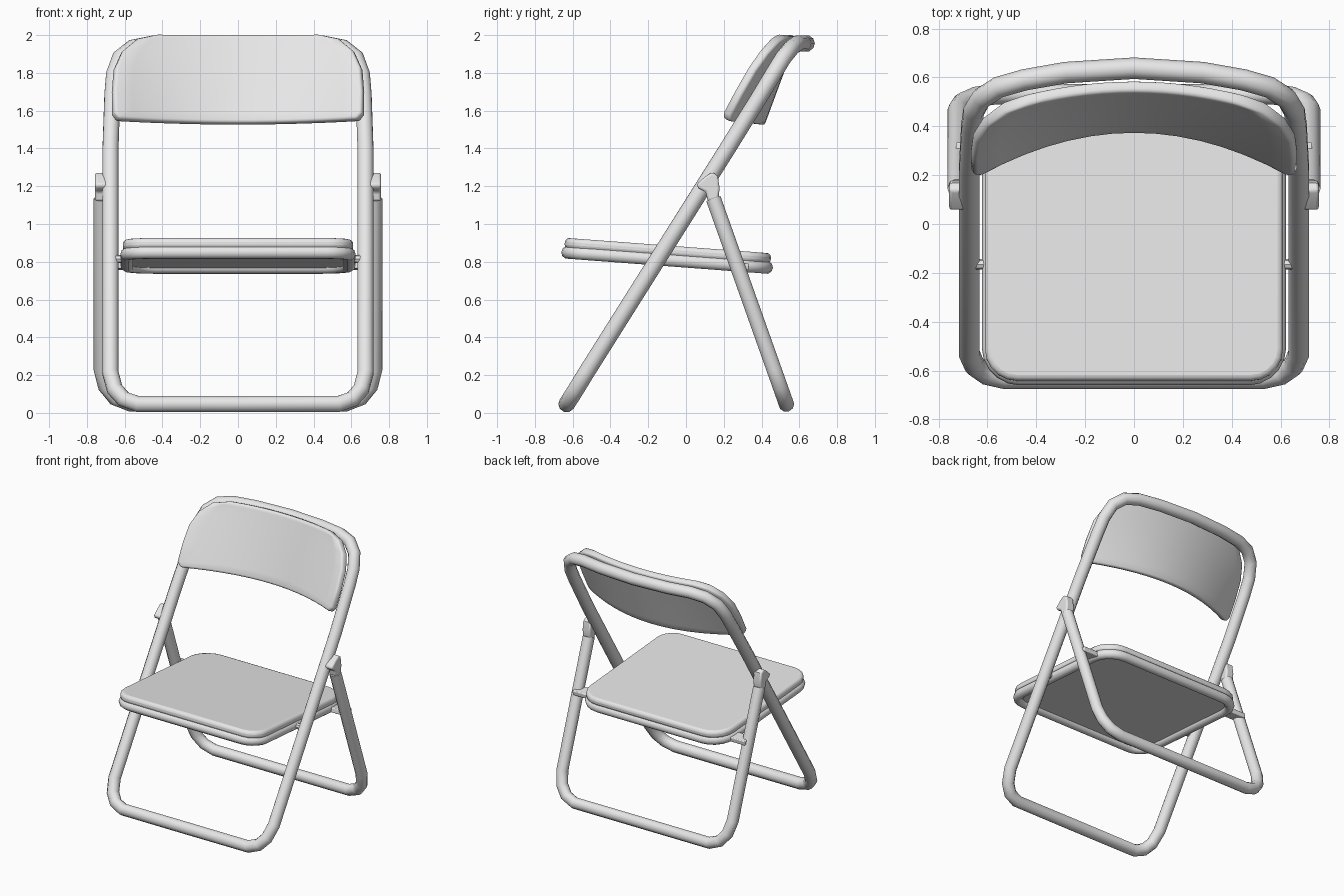
import bpy, bmesh, math
from mathutils import Matrix, Vector

if "Cube" in bpy.data.objects:
    bpy.data.objects.remove(bpy.data.objects["Cube"])

grey = bpy.data.materials.new("light grey")
grey.diffuse_color = (0.8, 0.8, 0.8, 1)
grey.use_nodes = True
grey.node_tree.nodes["Principled BSDF"].inputs["Base Color"].default_value = grey.diffuse_color


def finish(obj, angle=40):
    """Give the part its colour and smooth shading."""
    obj.data.materials.clear()
    obj.data.materials.append(grey)
    bpy.ops.object.select_all(action='DESELECT')
    obj.select_set(True)
    bpy.context.view_layer.objects.active = obj
    bpy.ops.object.shade_smooth_by_angle(angle=math.radians(angle))
    return obj


def mesh_object(name, bm):
    bmesh.ops.recalc_face_normals(bm, faces=bm.faces[:])
    me = bpy.data.meshes.new(name)
    bm.to_mesh(me)
    bm.free()
    obj = bpy.data.objects.new(name, me)
    bpy.context.collection.objects.link(obj)
    return obj


def tube(name, pts, radius, closed):
    """Round tube along a list of points."""
    cu = bpy.data.curves.new(name, 'CURVE')
    cu.dimensions = '3D'
    cu.bevel_depth = radius
    cu.bevel_resolution = 3
    cu.use_fill_caps = True
    sp = cu.splines.new('POLY')
    sp.points.add(len(pts) - 1)
    for p, co in zip(sp.points, pts):
        p.co = (*co, 1)
    sp.use_cyclic_u = closed
    tmp = bpy.data.objects.new(name + "_path", cu)
    bpy.context.collection.objects.link(tmp)
    me = bpy.data.meshes.new_from_object(tmp.evaluated_get(bpy.context.evaluated_depsgraph_get()))
    bpy.data.objects.remove(tmp)
    obj = bpy.data.objects.new(name, me)
    bpy.context.collection.objects.link(obj)
    return finish(obj, 60)


def mirrored(half):
    """Extend a right-hand path with its left-hand copy, skipping centre points."""
    return half + [(-x, y, z) for x, y, z in reversed(half) if x > 0]


def prism(name, pts, depth, bevel):
    """Extrude a closed outline along depth and round its edges."""
    bm = bmesh.new()
    face = bm.faces.new([bm.verts.new(p) for p in pts])
    ext = bmesh.ops.extrude_face_region(bm, geom=[face])
    bmesh.ops.translate(bm, vec=depth, verts=[v for v in ext['geom'] if isinstance(v, bmesh.types.BMVert)])
    obj = mesh_object(name, bm)
    if bevel:
        m = obj.modifiers.new("rounding", 'BEVEL')
        m.width, m.segments, m.limit_method = bevel, 3, 'ANGLE'
        m.angle_limit = math.radians(50)
    return finish(obj)


def seat_outline(hx, hy, r_front, r_back, z):
    """Rounded rectangle, counter-clockwise."""
    pts = []
    for sx, sy, a0, r in ((1, 1, 0, r_back), (-1, 1, 90, r_back), (-1, -1, 180, r_front), (1, -1, 270, r_front)):
        for i in range(6):
            a = math.radians(a0 + i * 18)
            pts.append((sx * (hx - r) + r * math.cos(a), sy * (hy - r) + r * math.sin(a), z))
    return pts


# Front frame: closed loop, leaning back, with a bowed top bar
tube("front_frame", mirrored([
    (0, -0.632, 0.047), (0.53, -0.632, 0.047), (0.605, -0.615, 0.073), (0.652, -0.582, 0.125),
    (0.675, -0.53, 0.21), (0.675, 0.22, 1.40), (0.665, 0.40, 1.69), (0.657, 0.46, 1.79),
    (0.625, 0.515, 1.88), (0.555, 0.56, 1.935), (0.45, 0.59, 1.955), (0.28, 0.62, 1.956),
    (0.0, 0.638, 1.956)]), 0.044, True)


# Rear frame: open U leaning forward
def rear(x, z):
    return (x, 0.53 - 0.355 * (z - 0.05), z)


tube("rear_frame", mirrored([
    rear(0.722, 1.135), rear(0.722, 0.23), rear(0.70, 0.14), rear(0.65, 0.078), rear(0.57, 0.047)]),
    0.042, False)

# Hinges, seat links and pivot pins on both sides
hinge = [(0.115, 1.12), (0.172, 1.135), (0.178, 1.19), (0.168, 1.255), (0.14, 1.275),
         (0.10, 1.25), (0.055, 1.21), (0.065, 1.19), (0.105, 1.17)]
link = [(0.24, 0.765), (0.33, 0.755), (0.335, 0.79), (0.245, 0.80)]
pin = [(-0.165 + 0.022 * math.cos(i * math.pi / 4), 0.815 + 0.022 * math.sin(i * math.pi / 4)) for i in range(8)]
for side, s in (("right", 1), ("left", -1)):
    for part, outline, x0, x1, bev in (("hinge", hinge, 0.69, 0.757, 0.012),
                                       ("seat_link", link, 0.59, 0.73, 0.006),
                                       ("pivot_pin", pin, 0.59, 0.66, 0)):
        prism(f"{side}_{part}", [(s * x0, y, z) for y, z in outline], Vector((s * (x1 - x0), 0, 0)), bev)

# Seat: tubular rim, cushion, recessed underside, tilted down to the rear
tilt = Matrix.Translation((0, -0.1, 0.81)) @ Matrix.Rotation(math.radians(-4.3), 4, 'X')
rim = tube("seat_rim", seat_outline(0.588, 0.527, 0.12, 0.15, 0), 0.035, True)
cushion = prism("seat_cushion", seat_outline(0.61, 0.547, 0.13, 0.165, 0.018), Vector((0, 0, 0.058)), 0.022)
base = prism("seat_base", seat_outline(0.588, 0.527, 0.12, 0.15, -0.005), Vector((0, 0, 0.03)), 0)
for part in (rim, cushion, base):
    part.matrix_world = tilt

# Backrest: thin panel curved around the sitter
rows = [(1.55, 0.635), (1.585, 0.662), (1.70, 0.664), (1.82, 0.655), (1.91, 0.615), (1.972, 0.54), (1.997, 0.42)]
cols = 14
bm = bmesh.new()
grid = []
for j, (z, w) in enumerate(rows):
    line = []
    for i in range(cols + 1):
        u = 2 * i / cols - 1
        x = u * w
        zz = z - (0.02 * (1 - u * u) if j == 0 else 0)
        y = 0.392 + 0.37 * (zz - 1.53) - (0.45 - 0.4 * (zz - 1.57)) * x * x
        line.append(bm.verts.new((x, y, zz)))
    grid.append(line)
for a, b in zip(grid, grid[1:]):
    for i in range(cols):
        bm.faces.new((a[i], a[i + 1], b[i + 1], b[i]))
panel = mesh_object("backrest", bm)
m = panel.modifiers.new("thickness", 'SOLIDIFY')
m.thickness, m.offset = 0.05, 0
m = panel.modifiers.new("rounding", 'BEVEL')
m.width, m.segments, m.limit_method = 0.014, 2, 'ANGLE'
m.angle_limit = math.radians(50)
finish(panel)
